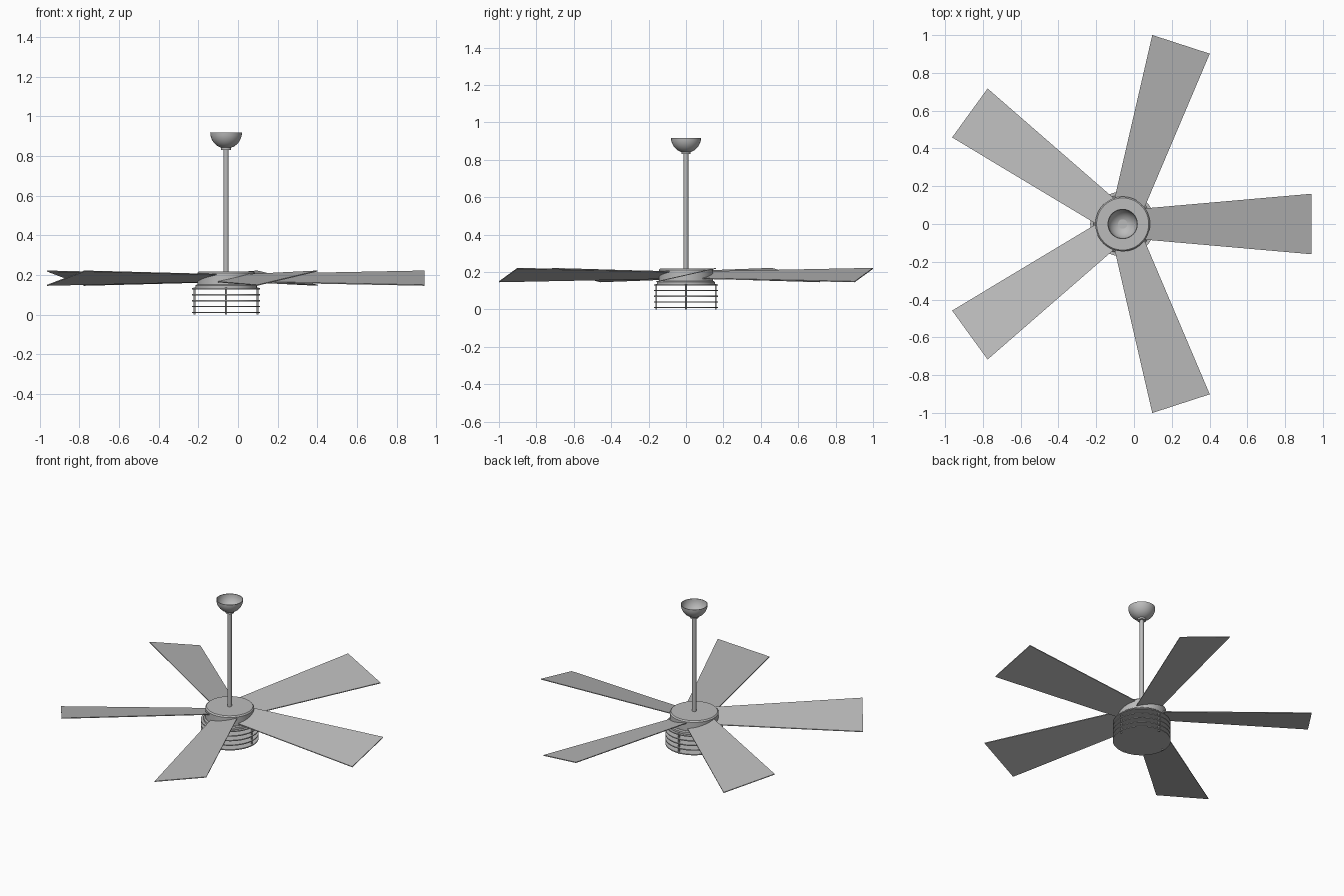
import bpy
import bmesh
import math
from mathutils import Matrix, Vector

if "Cube" in bpy.data.objects:
    bpy.data.objects.remove(bpy.data.objects["Cube"])

AXIS = Vector((-0.06, 0, 0))  # the hub sits off the middle of the blade span

grey = bpy.data.materials.new("satin grey")
grey.use_nodes = True
grey.diffuse_color = (0.5, 0.5, 0.5, 1)
grey.node_tree.nodes["Principled BSDF"].inputs["Base Color"].default_value = (0.5, 0.5, 0.5, 1)


def add_object(name, bm, smooth=True):
    bmesh.ops.recalc_face_normals(bm, faces=bm.faces)
    mesh = bpy.data.meshes.new(name)
    bm.to_mesh(mesh)
    bm.free()
    mesh.materials.append(grey)
    obj = bpy.data.objects.new(name, mesh)
    obj.location = AXIS
    bpy.context.collection.objects.link(obj)
    if smooth:
        bpy.ops.object.select_all(action="DESELECT")
        obj.select_set(True)
        bpy.context.view_layer.objects.active = obj
        bpy.ops.object.shade_smooth_by_angle(angle=math.radians(35))
    return obj


def lathe(name, profile, steps=48):
    """Spin a (radius, height) profile around the hub axis."""
    bm = bmesh.new()
    verts = [bm.verts.new((r, 0, z)) for r, z in profile]
    edges = [bm.edges.new(pair) for pair in zip(verts, verts[1:])]
    bmesh.ops.spin(bm, geom=verts + edges, cent=(0, 0, 0), axis=(0, 0, 1),
                   angle=math.tau, steps=steps)
    bmesh.ops.remove_doubles(bm, verts=bm.verts, dist=0.0001)
    return add_object(name, bm)


def disc(name, radius, bottom, top):
    return lathe(name, [(0, bottom), (radius, bottom), (radius, top), (0, top)])


# Ceiling canopy: an open bowl with a thin wall
outer, inner, rim = 0.08, 0.077, 0.917
arc = [math.radians(a) for a in range(0, 91, 10)]
bowl = [(outer * math.sin(a), rim - outer * math.cos(a)) for a in arc]
bowl += [(inner * math.sin(a), rim - inner * math.cos(a)) for a in reversed(arc)]
lathe("canopy", bowl)
disc("canopy_collar", 0.025, 0.83, 0.845)
disc("down_rod", 0.0125, 0.21, 0.85)

# Motor housing with a softened top edge and a lower lip
lathe("motor_housing", [(0, 0.148), (0.145, 0.148), (0.145, 0.21),
                        (0.138, 0.218), (0, 0.218)])
lathe("housing_lip", [(0, 0.13), (0.155, 0.13), (0.155, 0.146),
                      (0.148, 0.152), (0, 0.152)])

# Lamp cage: stacked thin plates held by four upright bars
for i in range(5):
    z = 0.01 + 0.03 * i
    disc(f"cage_plate_{i + 1}", 0.172, z - 0.003, z + 0.003)
for i in range(4):
    bm = bmesh.new()
    spot = Matrix.Rotation(i * math.pi / 2, 4, "Z") @ Matrix.Translation((0.159, 0, 0.068))
    bmesh.ops.create_cone(bm, cap_ends=True, segments=12, radius1=0.005, radius2=0.005,
                          depth=0.136, matrix=spot)
    add_object(f"cage_bar_{i + 1}", bm)

# Five pitched blades, widening towards the tip
for i in range(5):
    bm = bmesh.new()
    corners = [(0.12, -0.083), (1.0, -0.16), (1.0, 0.16), (0.12, 0.083)]
    turn = Matrix.Rotation(i * math.tau / 5, 4, "Z")
    layers = []
    for lift in (0.181, 0.186):
        layers.append([bm.verts.new(turn @ Vector((x, y, lift + 0.225 * y)))
                       for x, y in corners])
    low, high = layers
    bm.faces.new(low)
    bm.faces.new(high)
    for a in range(4):
        b = (a + 1) % 4
        bm.faces.new((low[a], low[b], high[b], high[a]))
    add_object(f"blade_{i + 1}", bm, smooth=False)
